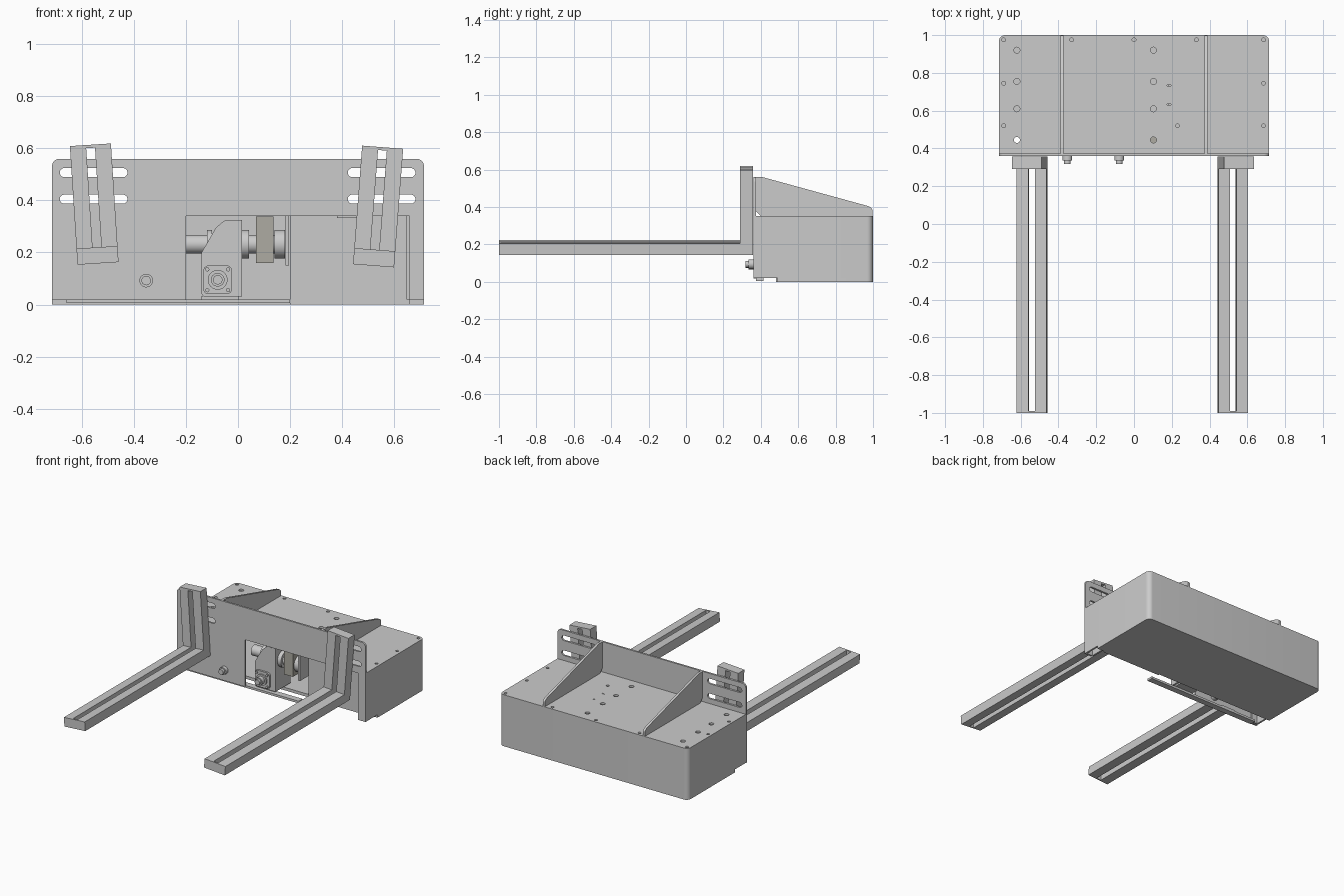
import bpy, bmesh, math
from mathutils import Vector

if "Cube" in bpy.data.objects:
    bpy.data.objects.remove(bpy.data.objects["Cube"])


def fillet(pts):
    """Corner list (u, v[, radius]) -> outline with rounded corners."""
    out = []
    n = len(pts)
    for i, p in enumerate(pts):
        c = Vector(p[:2])
        if len(p) == 2:
            out.append(c)
            continue
        d0 = (Vector(pts[i - 1][:2]) - c).normalized()
        d1 = (Vector(pts[(i + 1) % n][:2]) - c).normalized()
        half = d0.angle(d1) / 2
        w = math.sin(half)
        t = p[2] / math.tan(half)
        a, b = c + d0 * t, c + d1 * t
        for k in range(9):
            s = k / 8
            e = ((1 - s) ** 2, 2 * s * (1 - s) * w, s * s)
            out.append((a * e[0] + c * e[1] + b * e[2]) / sum(e))
    return out


def rect(u0, v0, u1, v1, r=None):
    c = [(u0, v0), (u1, v0), (u1, v1), (u0, v1)]
    return [p + (r,) for p in c] if r else c


def disc(u, v, r, n=32):
    return [(u + r * math.cos(2 * math.pi * k / n), v + r * math.sin(2 * math.pi * k / n)) for k in range(n)]


def solid(name, parts):
    """Each part is (axis, profile, start, end): a profile extruded along an axis."""
    bm = bmesh.new()
    for axis, pts, a, b in parts:
        def place(p, h):
            return {'x': (h, p[0], p[1]), 'y': (p[0], h, p[1]), 'z': (p[0], p[1], h)}[axis]
        loop = fillet(pts)
        lo = [bm.verts.new(place(p, a)) for p in loop]
        hi = [bm.verts.new(place(p, b)) for p in loop]
        bm.faces.new(lo)
        bm.faces.new(hi[::-1])
        for i in range(len(loop)):
            j = (i + 1) % len(loop)
            bm.faces.new((lo[i], hi[i], hi[j], lo[j]))
    bmesh.ops.remove_doubles(bm, verts=bm.verts, dist=1e-6)
    bmesh.ops.recalc_face_normals(bm, faces=bm.faces)
    me = bpy.data.meshes.new(name)
    bm.to_mesh(me)
    bm.free()
    ob = bpy.data.objects.new(name, me)
    bpy.context.collection.objects.link(ob)
    return ob


def cut(ob, parts):
    cutter = solid("cutter", parts)
    cutter.hide_render = True
    m = ob.modifiers.new("cut", 'BOOLEAN')
    m.operation, m.object, m.solver = 'DIFFERENCE', cutter, 'EXACT'
    bpy.context.view_layer.objects.active = ob
    bpy.ops.object.modifier_apply(modifier=m.name)
    bpy.data.objects.remove(cutter)


W = 0.715

# housing: wrapped sheet wall, floor and drilled top plate
solid("housing_wall", [('z', [
    (-0.66, 0.373), (-0.66, 0.385), (-W + .012, 0.385), (-W + .012, 0.988, .02), (W - .012, 0.988, .02),
    (W - .012, 0.373), (0.66, 0.373), (0.66, 0.36), (W, 0.36), (W, 1.0, .032), (-W, 1.0, .032),
    (-W, 0.373)], 0.02, 0.34)])
solid("floor_plate", [('z', [(-W, 0.49), (W, 0.49), (W, 1.0, .032), (-W, 1.0, .032)], 0, 0.02)])
solid("front_floor_strip", [('z', rect(-0.66, 0.373, 0.2, 0.415), 0.005, 0.02)])
solid("recessed_panel", [('y', rect(0.2, 0, 0.66, 0.34), 0.48, 0.492),
                         ('y', rect(0.648, 0.02, 0.66, 0.34), 0.373, 0.48)])
top = solid("top_plate", [('z', [(-W, 0.373), (W, 0.373), (W, 1.0, .032), (-W, 1.0, .032)], 0.34, 0.353)])
big = [(x, y, .016) for x in (-0.62, 0.103) for y in (0.92, 0.755, 0.61, 0.445)]
small = [(x, 0.975, .01) for x in (-0.69, -0.33, 0, 0.33, 0.686)]
small += [(x, y, .01) for x in (-0.69, 0.686) for y in (0.745, 0.52)] + [(0.23, 0.52, .01)]
cut(top, [('z', disc(x, y, r, 20), 0.3, 0.4) for x, y, r in big + small]
    + [('z', rect(0.175, y, 0.195, y + .006), 0.3, 0.4) for y in (0.63, 0.73)])

# front plate with mounting slots
front = solid("front_plate", [('y', [(-W, 0.018), (-0.2, 0.018), (-0.2, 0.34), (W, 0.34),
                                     (W, 0.56, .028), (-W, 0.56, .028)], 0.36, 0.373)])
cut(front, [('y', rect(x, z - .0175, x + .26, z + .0175, .0174), 0.3, 0.45)
            for x in (-0.685, 0.422) for z in (0.405, 0.507)]
    + [('y', disc(-0.353, 0.09, .018), 0.3, 0.45)])

# gusset ribs and their weld tabs
for side, x in (("left", -0.38), ("right", 0.38)):
    solid(side + "_gusset", [('x', [(0.373, 0.38), (0.40, 0.353), (0.998, 0.353), (0.998, 0.39, .02),
                                    (0.975, 0.405), (0.41, 0.56), (0.373, 0.56)], x - .008, x + .008)])
solid("weld_tabs", [('z', rect(0.38, 0.39, 0.455, 0.47), 0.333, 0.34),
                    ('z', rect(-0.49, 0.373, -0.385, 0.415), 0.02, 0.026)])

# forks: paired L-shaped rails joined by a tip plate and a top plate, slightly splayed
arm = [(-0.99, 0), (0.357, 0), (0.357, 0.445), (0.29, 0.445), (0.29, 0.062), (-0.99, 0.062)]
for side, x, z, ang in (("left", -0.538, 0.158, -3.7), ("right", 0.521, 0.149, 4.4)):
    fork = solid(side + "_fork", [
        ('x', arm, -0.079, -0.017), ('x', arm, 0.017, 0.079),
        ('y', rect(-0.079, 0, 0.079, 0.062), -1.0, -0.99),
        ('z', rect(-0.079, 0.29, 0.079, 0.357), 0.445, 0.457)])
    fork.location = (x, 0, z)
    fork.rotation_euler = (0, math.radians(ang), 0)

# hydraulic ports
for name, x, z in (("left_port", -0.353, 0.092), ("centre_port", -0.078, 0.095)):
    solid(name, [('y', disc(x, z, .026), 0.335, 0.40), ('y', disc(x, z, .018), 0.318, 0.335)])

# pump bracket with flange and bolts
solid("pump_bracket", [
    ('y', [(-0.14, 0.03, .015), (0.015, 0.03), (0.015, 0.325), (-0.05, 0.325, .03), (-0.085, 0.295), (-0.14, 0.2)],
     0.385, 0.40),
    ('x', rect(0.40, 0.03, 0.55, 0.325), 0.002, 0.015),
    ('z', rect(-0.14, 0.40, 0.002, 0.55), 0.02, 0.032)])
solid("pump_flange", [('y', rect(-0.133, 0.04, -0.023, 0.15, .02), 0.372, 0.385),
                      ('y', disc(-0.078, 0.095, .038), 0.362, 0.372)])
solid("flange_bolts", [('y', disc(-0.078 + i, 0.095 + k, .008, 12), 0.364, 0.372)
                       for i in (-.04, .04) for k in (-.04, .04)])

# drive shaft, bearings, coupling and motor plate
SY, SZ = 0.46, 0.232
solid("drive_shaft", [('x', disc(SY, SZ, .036), -0.2, 0.18)])
solid("shaft_collars", [('x', disc(SY, SZ, .055), a, b) for a, b in ((-0.12, -0.10), (0.015, 0.042), (0.14, 0.18))])
solid("motor_plate", [('x', rect(0.39, 0.15, 0.78, 0.34), 0.182, 0.196)])
block = solid("coupling_block", [('x', rect(SY - .06, 0.16, SY + .06, 0.338), 0.07, 0.137)])
mat = bpy.data.materials.new("warm_grey")
mat.diffuse_color = (0.42, 0.41, 0.36, 1)
mat.use_nodes = True
mat.node_tree.nodes["Principled BSDF"].inputs["Base Color"].default_value = mat.diffuse_color
block.data.materials.append(mat)

bpy.ops.object.select_all(action='SELECT')
bpy.context.view_layer.objects.active = block
bpy.ops.object.shade_smooth_by_angle(angle=math.radians(30))
